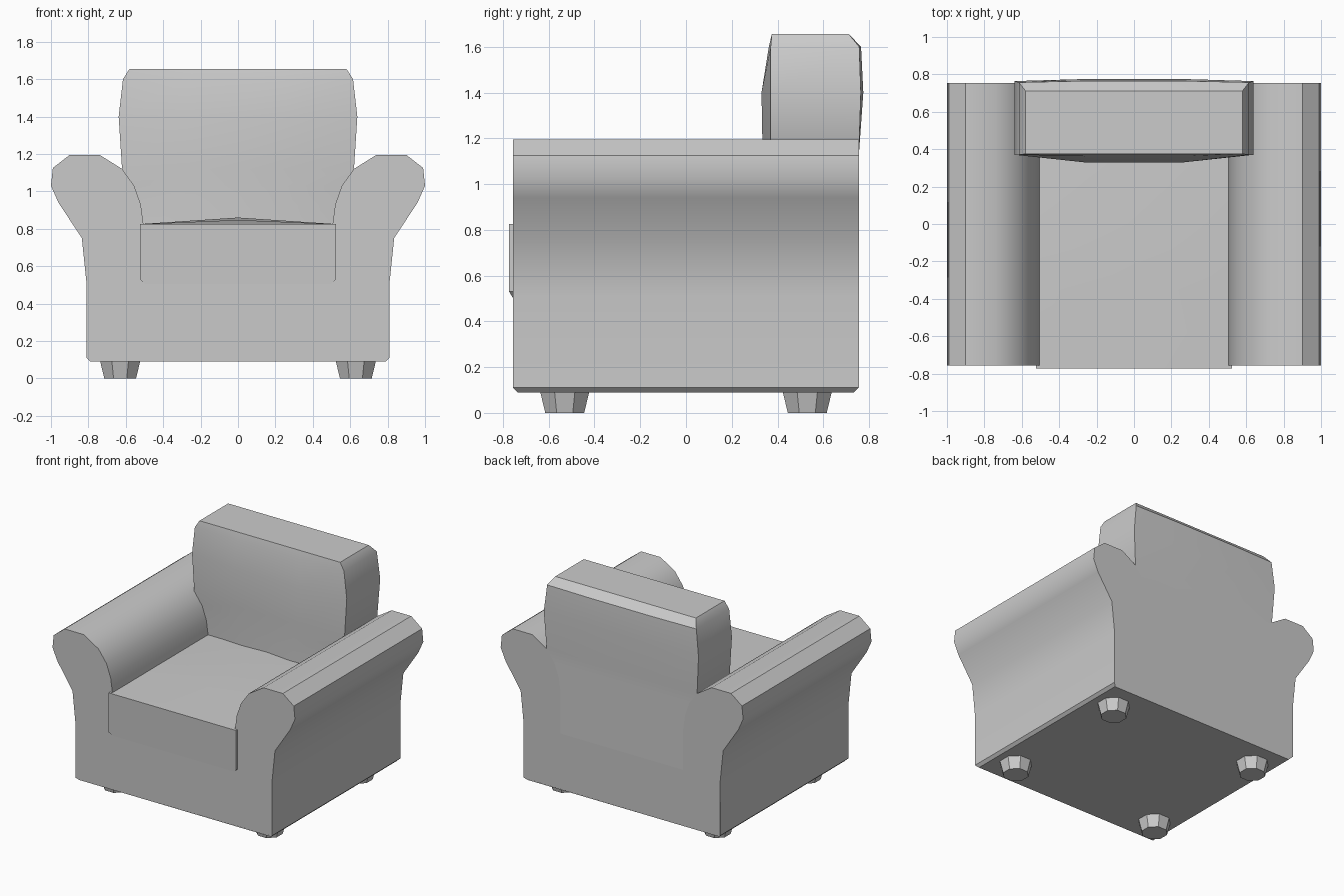
import bpy, bmesh
from math import radians, pi
from mathutils import Matrix

if "Cube" in bpy.data.objects:
    bpy.data.objects.remove(bpy.data.objects["Cube"])


def finish(bm, name, smooth=33):
    bmesh.ops.recalc_face_normals(bm, faces=bm.faces[:])
    mesh = bpy.data.meshes.new(name)
    bm.to_mesh(mesh)
    bm.free()
    ob = bpy.data.objects.new(name, mesh)
    bpy.context.collection.objects.link(ob)
    bpy.ops.object.select_all(action='DESELECT')
    ob.select_set(True)
    bpy.context.view_layer.objects.active = ob
    if smooth:
        bpy.ops.object.shade_smooth_by_angle(angle=radians(smooth))
    return ob


def loft(rings, name):
    """Skin closed rings of equal length and cap both ends."""
    bm = bmesh.new()
    rows = [[bm.verts.new(p) for p in ring] for ring in rings]
    n = len(rows[0])
    for a, b in zip(rows, rows[1:]):
        for i in range(n):
            j = (i + 1) % n
            bm.faces.new((a[i], a[j], b[j], b[i]))
    bm.faces.new(rows[0])
    bm.faces.new(rows[-1])
    return finish(bm, name)


# Frame: one profile with both rolled arms, narrowed at the base for the chamfer
inner = [(0.505, 0.52), (0.505, 0.82), (0.52, 0.93), (0.555, 1.03), (0.62, 1.12)]
outer = [(0.79, 0.09), (0.81, 0.11), (0.81, 0.51), (0.835, 0.75), (0.96, 0.94),
         (1.0, 1.03), (0.99, 1.125), (0.9, 1.195), (0.74, 1.195)]
half = outer + inner[::-1]
profile = half + [(-x, z) for x, z in reversed(half)]


def frame_ring(y, inset):
    return [(x, y + (inset if z < 0.1 else 0), z) for x, z in profile]


loft([frame_ring(-0.757, 0.02), frame_ring(0.755, -0.02)], "armchair_frame")

# Seat cushion: crowned top, chamfered lower edge
seat = []
for y, crown in [(-0.773, 0), (-0.35, 0.022), (0.0, 0.035), (0.5, 0.015)]:
    low = 0.015 if y < -0.7 else 0
    seat.append([(-0.5, y + low, 0.505), (0.5, y + low, 0.505),
                 (0.525, y, 0.53), (0.525, y, 0.825), (0, y, 0.825 + crown),
                 (-0.525, y, 0.825), (-0.525, y, 0.53)])
loft(seat, "seat_cushion")

# Backrest rows: z, half width, front edge y, front centre y, rear edge y, rear centre y
rows = [(z, x, 0.37, 0.335, 0.755, 0.755) for x, z in inner]
rows += [(1.4, 0.638, 0.37, 0.33, 0.764, 0.775),
         (1.6, 0.615, 0.37, 0.362, 0.757, 0.765),
         (1.655, 0.58, 0.375, 0.375, 0.712, 0.712)]
back = []
for z, w, fe, fc, re, rc in rows:
    c = 0.42 * w
    back.append([(-w, fe, z), (-c, fc, z), (c, fc, z), (w, fe, z),
                 (w, re, z), (c, rc, z), (-c, rc, z), (-w, re, z)])
loft(back, "backrest")

# Four tapered octagonal feet
for sx, side in ((-1, "left"), (1, "right")):
    for sy, end in ((-1, "front"), (1, "rear")):
        bm = bmesh.new()
        bmesh.ops.create_cone(
            bm, cap_ends=True, segments=8, radius1=0.092, radius2=0.118, depth=0.1,
            matrix=Matrix.Translation((sx * 0.63, sy * 0.53, 0.05)) @ Matrix.Rotation(pi / 8, 4, 'Z'))
        finish(bm, f"{end}_{side}_foot", smooth=0)
